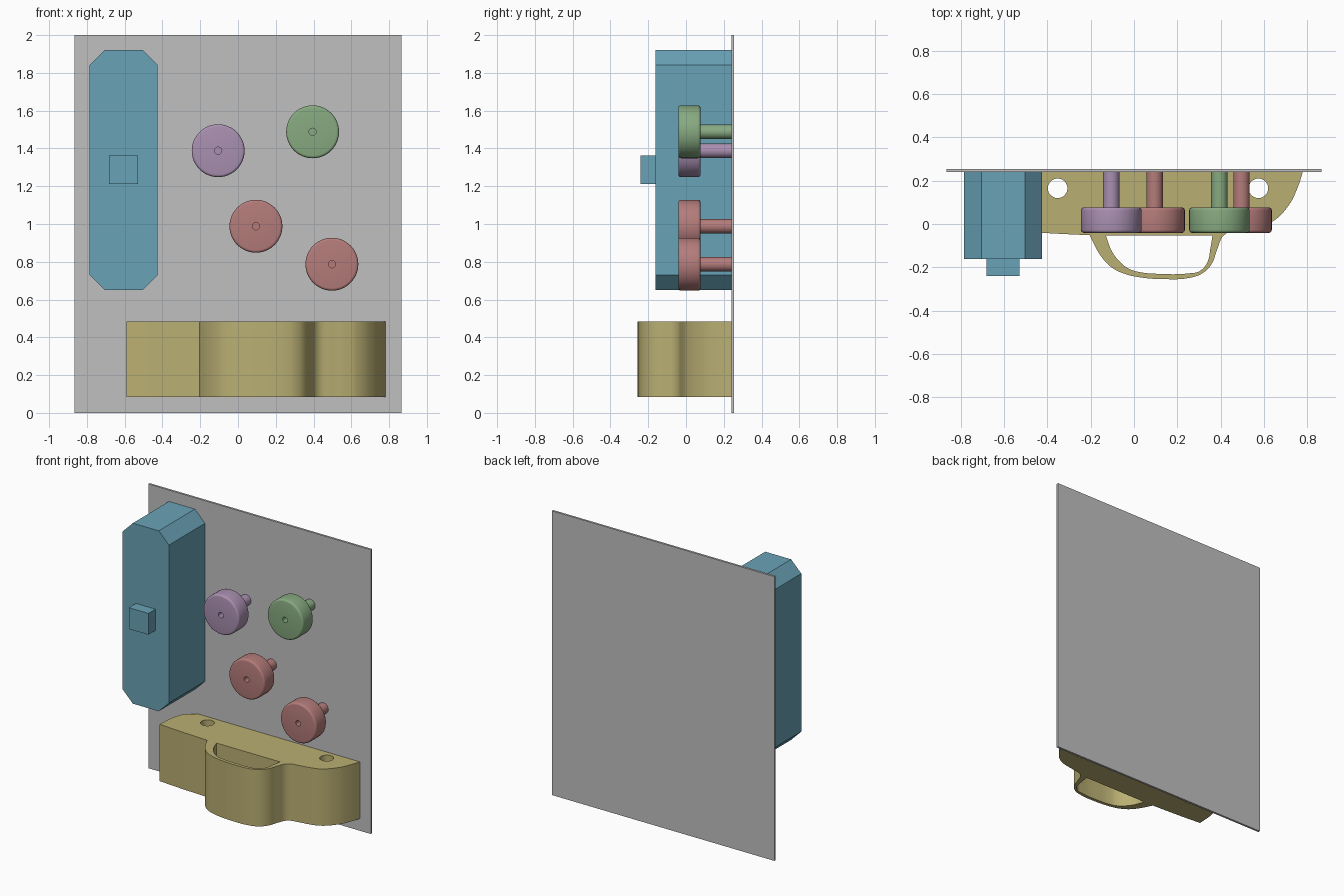
import bpy, bmesh, math
from mathutils import Matrix, Vector

if "Cube" in bpy.data.objects:
    bpy.data.objects.remove(bpy.data.objects["Cube"])


def material(name, r, g, b):
    def lin(c):
        c /= 255
        return c / 12.92 if c <= 0.04045 else ((c + 0.055) / 1.055) ** 2.4
    m = bpy.data.materials.new(name)
    m.diffuse_color = (lin(r), lin(g), lin(b), 1)
    m.use_nodes = True
    m.node_tree.nodes["Principled BSDF"].inputs["Base Color"].default_value = m.diffuse_color
    return m


GREY = material("grey", 192, 192, 192)
BLUE = material("blue", 105, 162, 182)
GOLD = material("gold", 186, 175, 115)
PURPLE = material("purple", 170, 144, 177)
GREEN = material("green", 135, 170, 128)
RED = material("red", 180, 124, 122)
WALL = 0.24  # y of the panel's front surface


def add_mesh(name, bm, mat, smooth=False):
    bmesh.ops.recalc_face_normals(bm, faces=bm.faces)
    me = bpy.data.meshes.new(name)
    bm.to_mesh(me)
    bm.free()
    ob = bpy.data.objects.new(name, me)
    bpy.context.collection.objects.link(ob)
    me.materials.append(mat)
    if smooth:
        shade(ob)
    return ob


def shade(ob):
    bpy.ops.object.select_all(action='DESELECT')
    ob.select_set(True)
    bpy.context.view_layer.objects.active = ob
    bpy.ops.object.shade_smooth_by_angle(angle=math.radians(30))


def prism(name, outline, y0, y1, mat):
    """Extrude an x-z outline from y0 back to y1."""
    bm = bmesh.new()
    face = bm.faces.new([bm.verts.new((x, y0, z)) for x, z in outline])
    ext = bmesh.ops.extrude_face_region(bm, geom=[face], use_keep_orig=True)
    verts = [v for v in ext["geom"] if isinstance(v, bmesh.types.BMVert)]
    bmesh.ops.translate(bm, verts=verts, vec=(0, y1 - y0, 0))
    return add_mesh(name, bm, mat)


def rect(x0, x1, z0, z1):
    return [(x0, z0), (x1, z0), (x1, z1), (x0, z1)]


def knob(name, x, z, mat):
    """Lathed wheel with rounded rims, a centre hole and a stem."""
    f, b, R, e = -0.041, 0.077, 0.14, 0.014
    prof = [(0, 0.06), (0.019, 0.06), (0.019, f)]
    for k in range(5):
        a = math.radians(22.5 * k)
        prof.append((R - e + e * math.sin(a), f + e - e * math.cos(a)))
    for k in range(5):
        a = math.radians(22.5 * k)
        prof.append((R - e + e * math.cos(a), b - e + e * math.sin(a)))
    prof += [(0.038, b), (0.038, WALL), (0, WALL)]
    bm = bmesh.new()
    vs = [bm.verts.new((r, y, 0)) for r, y in prof]
    es = [bm.edges.new(p) for p in zip(vs, vs[1:])]
    bmesh.ops.spin(bm, geom=vs + es, cent=(0, 0, 0), axis=(0, 1, 0),
                   angle=math.tau, steps=48)
    bmesh.ops.remove_doubles(bm, verts=bm.verts, dist=1e-4)
    bmesh.ops.translate(bm, verts=bm.verts, vec=(x, 0, z))
    return add_mesh(name, bm, mat, True)


# Back panel
prism("panel", rect(-0.866, 0.866, 0, 2), WALL, 0.255, GREY)

# Chamfered housing and its small button block
x0, x1, c, z0, z1 = -0.785, -0.425, 0.079, 0.65, 1.92
prism("housing", [(x0 + c, z0), (x1 - c, z0), (x1, z0 + c), (x1, z1 - c),
                  (x1 - c, z1), (x0 + c, z1), (x0, z1 - c), (x0, z0 + c)],
      -0.161, WALL, BLUE)
prism("housing_button", rect(-0.682, -0.53, 1.212, 1.362), -0.24, -0.161, BLUE)

# Round knobs
knob("purple_knob", -0.105, 1.388, PURPLE)
knob("green_knob", 0.395, 1.488, GREEN)
knob("red_knob_upper", 0.095, 0.988, RED)
knob("red_knob_lower", 0.497, 0.787, RED)

# Handle bracket: smooth plan outlines, "C" marks sharp corners
OUTER = [(-0.48, WALL, "C"), (-0.545, 0.19), (-0.577, 0.11), (-0.59, -0.028, "C"),
         (-0.42, -0.041), (-0.205, -0.052, "C"), (-0.155, -0.145), (-0.104, -0.2),
         (-0.044, -0.23), (0.025, -0.246), (0.14, -0.255), (0.256, -0.249),
         (0.316, -0.228), (0.358, -0.186), (0.386, -0.113), (0.418, -0.05),
         (0.5, -0.026), (0.57, -0.014), (0.635, 0.008), (0.715, 0.086),
         (0.757, 0.17), (0.78, WALL, "C")]
SLOT = [(-0.13, -0.052, "C"), (-0.104, -0.122), (-0.067, -0.173), (-0.021, -0.208),
        (0.03, -0.223), (0.104, -0.23), (0.256, -0.228), (0.303, -0.218),
        (0.339, -0.177), (0.353, -0.113), (0.363, -0.052, "C")]


def circle(cx, cy, r, n=12):
    return [(cx + r * math.cos(math.tau * k / n), cy + r * math.sin(math.tau * k / n))
            for k in range(n)]


cu = bpy.data.curves.new("handle_bracket", 'CURVE')
cu.dimensions = '2D'
cu.fill_mode = 'BOTH'
cu.resolution_u = 6
cu.extrude = 0.2
for pts in (OUTER, SLOT, circle(-0.353, 0.165, 0.045), circle(0.575, 0.165, 0.045)):
    sp = cu.splines.new('BEZIER')
    sp.bezier_points.add(len(pts) - 1)
    sp.use_cyclic_u = True
    for bp, p in zip(sp.bezier_points, pts):
        bp.co = (p[0], p[1], 0)
        kind = 'VECTOR' if len(p) == 3 else 'AUTO'
        bp.handle_left_type = bp.handle_right_type = kind
bracket = bpy.data.objects.new("handle_bracket", cu)
bpy.context.collection.objects.link(bracket)
bracket.location.z = 0.285
cu.materials.append(GOLD)
bpy.ops.object.select_all(action='DESELECT')
bracket.select_set(True)
bpy.context.view_layer.objects.active = bracket
bpy.ops.object.convert(target='MESH')
bracket = bpy.context.view_layer.objects.active
bm = bmesh.new()
bm.from_mesh(bracket.data)
bmesh.ops.remove_doubles(bm, verts=bm.verts, dist=1e-5)
bmesh.ops.recalc_face_normals(bm, faces=bm.faces)
bm.to_mesh(bracket.data)
bm.free()
shade(bracket)
